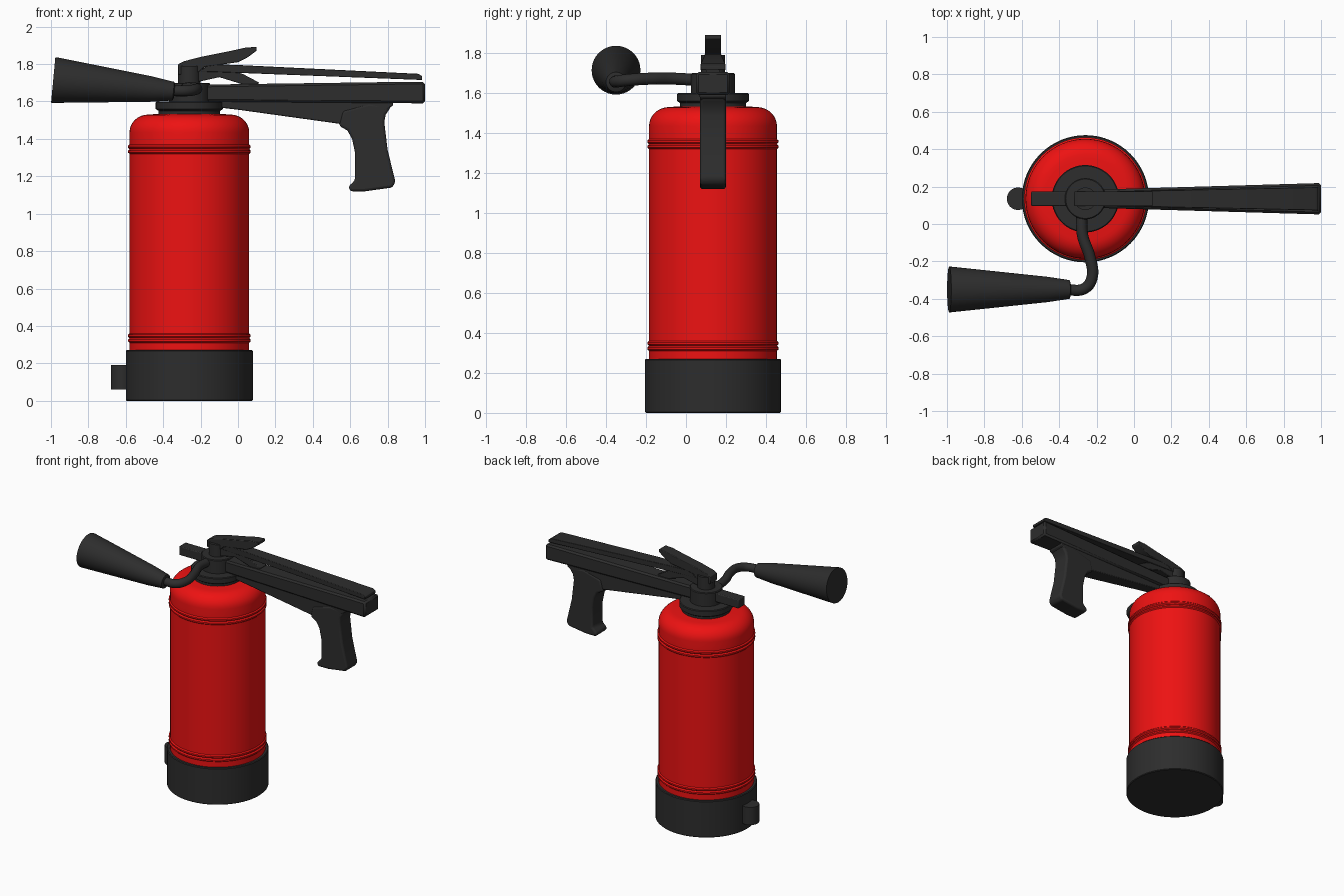
import bpy, bmesh
from math import sin, cos, pi, radians
from mathutils import Vector, Matrix

if "Cube" in bpy.data.objects:
    bpy.data.objects.remove(bpy.data.objects["Cube"])

CX, CY = -0.26, 0.135   # axis of the tank


def material(name, rgb):
    m = bpy.data.materials.new(name)
    m.diffuse_color = (*rgb, 1)
    m.use_nodes = True
    m.node_tree.nodes["Principled BSDF"].inputs["Base Color"].default_value = m.diffuse_color
    return m


RED = material("red_paint", (0.85, 0.006, 0.006))
BLACK = material("black_plastic", (0.026, 0.026, 0.026))


def finish(bm, name, mat, bevel=0, segments=2, angle=35):
    bmesh.ops.recalc_face_normals(bm, faces=bm.faces)
    me = bpy.data.meshes.new(name)
    bm.to_mesh(me)
    bm.free()
    me.materials.append(mat)
    ob = bpy.data.objects.new(name, me)
    bpy.context.collection.objects.link(ob)
    if bevel:
        mod = ob.modifiers.new("bevel", 'BEVEL')
        mod.width, mod.segments, mod.limit_method = bevel, segments, 'ANGLE'
        mod.angle_limit = radians(40)
    bpy.ops.object.select_all(action='DESELECT')
    bpy.context.view_layer.objects.active = ob
    ob.select_set(True)
    bpy.ops.object.shade_smooth_by_angle(angle=radians(angle))
    return ob


def lathe(name, profile, mat, matrix=Matrix.Translation((CX, CY, 0)), n=64):
    """Revolve (radius, height) points about z, with flat caps."""
    bm = bmesh.new()
    rings = [[bm.verts.new(matrix @ Vector((r * cos(2 * pi * i / n), r * sin(2 * pi * i / n), z)))
              for i in range(n)] for r, z in profile]
    for a, b in zip(rings, rings[1:]):
        for i in range(n):
            j = (i + 1) % n
            bm.faces.new((a[i], a[j], b[j], b[i]))
    bm.faces.new(rings[0][::-1])
    bm.faces.new(rings[-1])
    return finish(bm, name, mat)


def side_shape(name, outline, width, bevel=0, segments=2):
    """Extrude an x-z outline across y; width may be a function of x."""
    w = width if callable(width) else (lambda x: width)
    bm = bmesh.new()
    sides = [[bm.verts.new((x, CY + s * w(x) / 2, z)) for x, z in outline] for s in (-1, 1)]
    for side in sides:
        bm.faces.new(side)
    n = len(outline)
    for i in range(n):
        j = (i + 1) % n
        bm.faces.new((sides[0][i], sides[0][j], sides[1][j], sides[1][i]))
    return finish(bm, name, BLACK, bevel, segments)


# Red tank with two raised bands and a rounded shoulder
def band(z):
    return [(0.32, z - 0.025), (0.328, z - 0.018), (0.328, z - 0.008), (0.32, z),
            (0.328, z + 0.008), (0.328, z + 0.018), (0.32, z + 0.025)]


shoulder = [(0.22 + 0.10 * cos(a * pi / 16), 1.435 + 0.095 * sin(a * pi / 16)) for a in range(9)]
lathe("tank", [(0.32, 0.2)] + band(0.335) + band(1.345) + shoulder + [(0.15, 1.535)], RED)

# Black foot with a small rounded lug
lathe("foot", [(0.335, 0), (0.34, 0.005), (0.34, 0.265), (0.335, 0.27), (0.31, 0.27)], BLACK)
lathe("foot_lug", [(0.06, 0.06), (0.06, 0.19)], BLACK, Matrix.Translation((-0.62, CY, 0)), 32)

# Collar and valve
lathe("collar", [(0.165, 1.52), (0.165, 1.55), (0.18, 1.56), (0.18, 1.595), (0.175, 1.60)], BLACK)
lathe("valve", [(0.11, 1.59), (0.11, 1.695), (0.105, 1.70)], BLACK)
lathe("valve_post", [(0.06, 1.69), (0.06, 1.79)], BLACK, n=32)
side_shape("front_bar", [(-0.55, 1.625), (-0.3, 1.625), (-0.3, 1.69), (-0.55, 1.69)], 0.078, 0.006)


# Carrying arm: tapered upper beam, lower wedge, pistol grip
def taper(x):
    return 0.10 + 0.068 * (x + 0.16) / 1.16


side_shape("arm_beam", [(-0.2, 1.60), (1.0, 1.59), (1.0, 1.705), (0.9, 1.705), (-0.2, 1.69)],
           taper, 0.012, 1)
side_shape("arm_wedge", [(-0.14, 1.62), (-0.12, 1.57), (0.0, 1.556), (0.57, 1.477), (0.70, 1.49),
                         (0.83, 1.58), (0.83, 1.62)], lambda x: taper(x) - 0.025, 0.006)
side_shape("grip", [(0.54, 1.47), (0.585, 1.445), (0.61, 1.40), (0.625, 1.33), (0.626, 1.18),
                    (0.59, 1.145), (0.60, 1.12), (0.68, 1.12), (0.825, 1.14), (0.842, 1.17),
                    (0.80, 1.34), (0.782, 1.49), (0.79, 1.53), (0.82, 1.575), (0.7, 1.59),
                    (0.56, 1.55)], 0.13, 0.018, 3)

# Long strip over the arm
side_shape("top_strip", [(-0.2, 1.76), (-0.1, 1.757), (0.985, 1.715), (0.985, 1.735),
                         (0.965, 1.748), (0.0, 1.795), (-0.16, 1.80)],
           lambda x: 0.075 + 0.05 * (x + 0.2) / 1.2, 0.003)

# Squeeze levers
side_shape("upper_lever", [(-0.32, 1.745), (-0.23, 1.74), (-0.18, 1.785), (0.0, 1.81), (0.05, 1.835),
                           (0.10, 1.872), (0.10, 1.892), (0.04, 1.888), (-0.05, 1.868),
                           (-0.2, 1.838), (-0.29, 1.815), (-0.32, 1.80)], 0.08, 0.004)
side_shape("lower_lever", [(-0.28, 1.69), (-0.1, 1.73), (0.03, 1.69), (0.10, 1.69), (0.115, 1.70),
                           (0.03, 1.745), (-0.06, 1.775), (-0.28, 1.79)], 0.07, 0.004)

# Bent hose
curve = bpy.data.curves.new("hose", 'CURVE')
curve.dimensions, curve.bevel_depth, curve.bevel_resolution = '3D', 0.03, 4
curve.use_fill_caps = True
spline = curve.splines.new('BEZIER')
path = [(-0.28, 0.06, 1.665), (-0.275, -0.06, 1.672), (-0.235, -0.18, 1.672), (-0.225, -0.29, 1.665),
        (-0.265, -0.345, 1.658), (-0.36, -0.353, 1.658)]
spline.bezier_points.add(len(path) - 1)
for point, co in zip(spline.bezier_points, path):
    point.co = co
    point.handle_left_type = point.handle_right_type = 'AUTO'
spline.resolution_u = 8
curve.materials.append(BLACK)
hose = bpy.data.objects.new("hose", curve)
bpy.context.collection.objects.link(hose)
bpy.ops.object.select_all(action='DESELECT')
bpy.context.view_layer.objects.active = hose
hose.select_set(True)
bpy.ops.object.convert(target='MESH')
bpy.ops.object.shade_smooth_by_angle(angle=radians(35))

# Discharge horn along its tilted axis
start, end = Vector((-0.345, -0.35, 1.655)), Vector((-0.988, -0.35, 1.715))
axis = end - start
horn = Matrix.Translation(start) @ axis.to_track_quat('Z', 'Y').to_matrix().to_4x4()
L = axis.length
lathe("horn", [(0.035, -0.005), (0.05, 0.0), (0.068, 0.12), (0.122, L - 0.01), (0.122, L)], BLACK, horn, 40)
